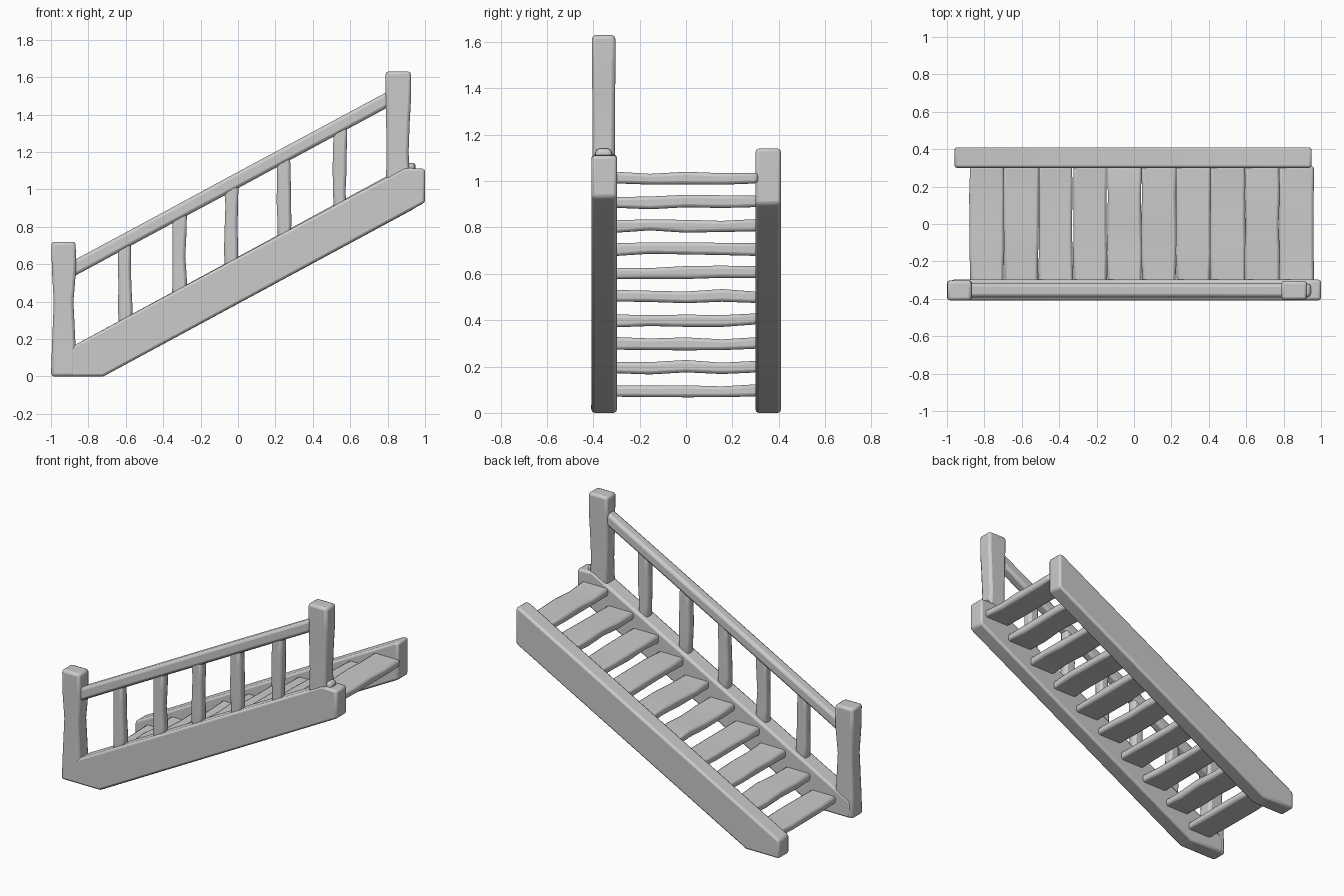
import bpy, bmesh, math, random
from mathutils import Vector

random.seed(4)
if "Cube" in bpy.data.objects:
    bpy.data.objects.remove(bpy.data.objects["Cube"])

wood = bpy.data.materials.new("grey_wood")
wood.use_nodes = True
grey = (0.6, 0.6, 0.6, 1)
wood.diffuse_color = grey
wood.node_tree.nodes["Principled BSDF"].inputs["Base Color"].default_value = grey


def loft(name, rings, bevel):
    """Skin a closed solid through rings of points, soften its edges."""
    bm = bmesh.new()
    loops = [[bm.verts.new(p) for p in ring] for ring in rings]
    n = len(loops[0])
    for a, b in zip(loops, loops[1:]):
        for i in range(n):
            j = (i + 1) % n
            bm.faces.new((a[i], a[j], b[j], b[i]))
    bm.faces.new(loops[0])
    bm.faces.new(loops[-1])
    bmesh.ops.recalc_face_normals(bm, faces=bm.faces)
    mesh = bpy.data.meshes.new(name)
    bm.to_mesh(mesh)
    bm.free()
    ob = bpy.data.objects.new(name, mesh)
    bpy.context.collection.objects.link(ob)
    mesh.materials.append(wood)
    mod = ob.modifiers.new("soft_edges", "BEVEL")
    mod.width = bevel
    mod.segments = 2
    mod.angle_limit = math.radians(35)
    bpy.ops.object.select_all(action="DESELECT")
    ob.select_set(True)
    bpy.context.view_layer.objects.active = ob
    bpy.ops.object.shade_smooth_by_angle(angle=math.radians(40))
    return ob


def side_board(name, outline, y0, y1):
    return loft(name, [[(x, y, z) for x, z in outline] for y in (y0, y1)], 0.014)


def post(name, sections, y, depth):
    """Upright with a carved outline: sections are (z, left, right)."""
    rings = []
    for z, l, r in sections:
        d = depth / 2 * (0.6 + 0.4 * (r - l) / (sections[0][2] - sections[0][1]))
        rings.append([(l, y - d, z), (r, y - d, z), (r, y + d, z), (l, y + d, z)])
    return loft(name, rings, 0.016)


def slope(x, z_at_zero):
    return z_at_zero + 0.538 * x


# Sloping side boards
TOP, BOTTOM = 0.637, 0.39
side_board("front_stringer",
           [(-0.98, 0), (-0.72, 0), (1.0, 0.93), (1.0, 1.11), (0.89, 1.115), (-0.98, 0.11)],
           -0.408, -0.298)
side_board("back_stringer",
           [(-0.96, 0), (-0.72, 0), (0.95, slope(0.95, BOTTOM)), (0.95, 1.142),
            (0.92, 1.138), (-0.96, slope(-0.96, TOP))],
           0.3, 0.41)

# Carved newel posts
post("lower_post", [(0, -1, -0.868), (0.15, -0.995, -0.868), (0.4, -0.985, -0.88),
                    (0.57, -0.995, -0.866), (0.72, -0.998, -0.868)], -0.355, 0.108)
post("upper_post", [(1.0, 0.79, 0.922), (1.2, 0.795, 0.912), (1.36, 0.792, 0.918),
                    (1.5, 0.79, 0.926), (1.63, 0.788, 0.925)], -0.355, 0.1)
post("post_foot_block", [(1.04, 0.9, 0.945), (1.14, 0.9, 0.945)], -0.355, 0.07)

# Handrail between the posts
rail = []
for x in (-0.9, -0.45, 0.0, 0.4, 0.82):
    z = slope(x, 1.05)
    h = 0.044 + random.uniform(-0.002, 0.002)
    rail.append([(x, -0.355 + sy * 0.037, z + sz * h)
                 for sy, sz in ((-1, -1), (1, -1), (1, 1), (-1, 1))])
loft("handrail", rail, 0.018)

# Balusters
for i, x in enumerate((-0.605, -0.315, -0.037, 0.245, 0.545)):
    z0, z1 = slope(x, TOP) - 0.06, slope(x, 1.05)
    sections = []
    for k in range(5):
        w = 0.037 + random.uniform(-0.004, 0.003)
        s = random.uniform(-0.004, 0.004)
        sections.append((z0 + (z1 - z0) * k / 4, x + s - w, x + s + w))
    post(f"baluster_{i + 1}", sections, -0.355, 0.064)

# Worn treads
for i in range(10):
    x, z = -0.787 + 0.184 * i, 0.095 + 0.102 * i
    rings = []
    for k in range(5):
        y = -0.31 + 0.155 * k
        w = 0.091 + random.uniform(-0.004, 0.004)
        dz = random.uniform(-0.005, 0.005)
        t = 0.026 + random.uniform(-0.003, 0.002)
        rings.append([(x - w, y, z + dz - t), (x + w, y, z + dz - t),
                      (x + w, y, z + dz + t), (x - w, y, z + dz + t)])
    loft(f"tread_{i + 1}", rings, 0.014)
